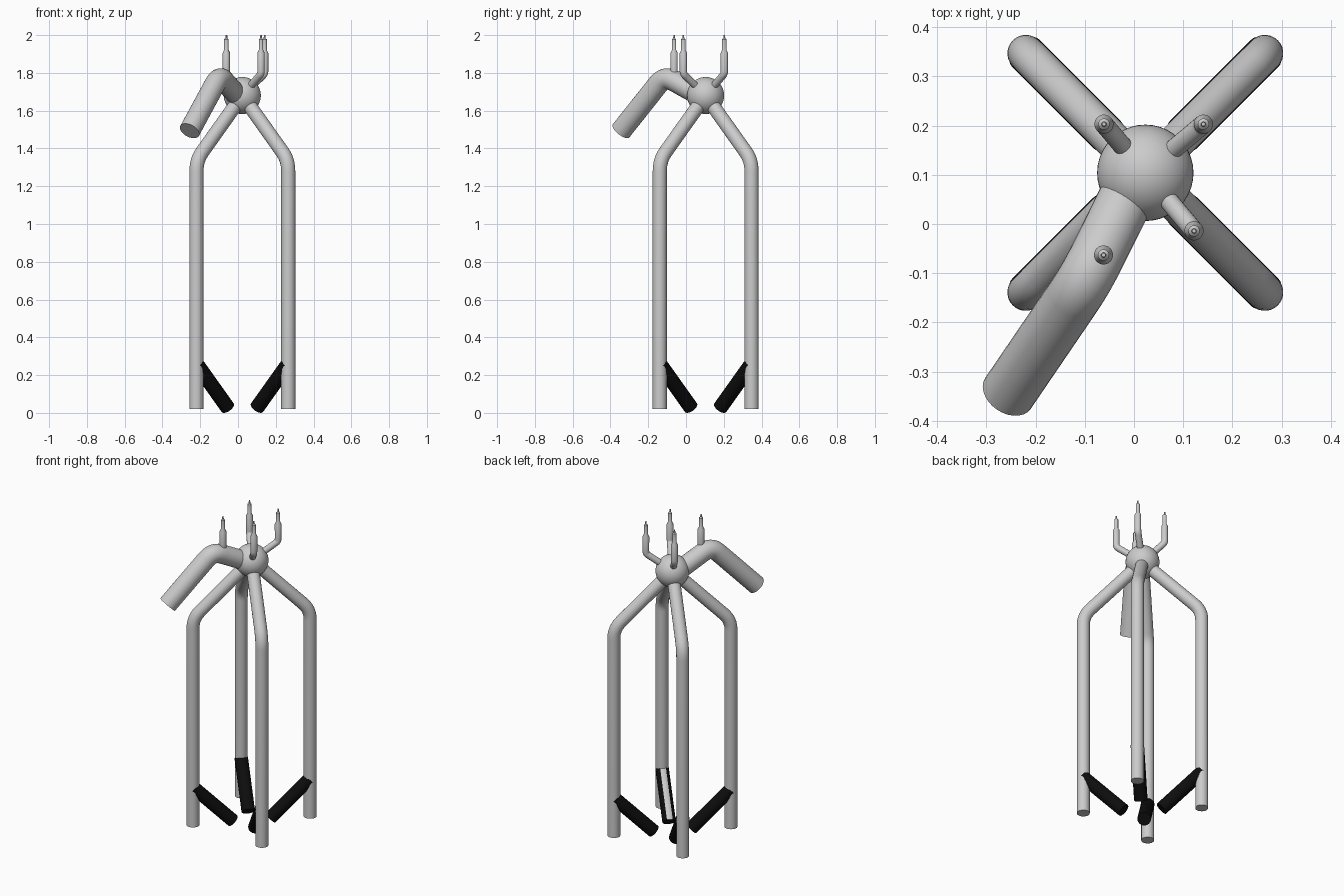
import bpy, bmesh
from math import cos, sin, pi, radians
from mathutils import Vector

if "Cube" in bpy.data.objects:
    bpy.data.objects.remove(bpy.data.objects["Cube"])

C = Vector((0.023, 0.104, 1.68))   # hub centre
D = 0.243                          # leg offset from hub on x and y


def finish(bm, name, mats=()):
    bmesh.ops.recalc_face_normals(bm, faces=bm.faces[:])
    me = bpy.data.meshes.new(name)
    bm.to_mesh(me)
    bm.free()
    ob = bpy.data.objects.new(name, me)
    bpy.context.collection.objects.link(ob)
    for m in mats:
        me.materials.append(m)
    bpy.ops.object.select_all(action='DESELECT')
    ob.select_set(True)
    bpy.context.view_layer.objects.active = ob
    bpy.ops.object.shade_smooth_by_angle(angle=radians(35))
    return ob


def fillet(a, b, c, back, n=6):
    """Path a-b-c with the corner b rounded off."""
    a, b, c = Vector(a), Vector(b), Vector(c)
    p = b + (a - b).normalized() * back
    q = b + (c - b).normalized() * back
    ts = [i / n for i in range(n + 1)]
    return [a] + [p * (1 - t) ** 2 + b * 2 * t * (1 - t) + q * t * t for t in ts] + [c]


def tube(name, pts, radii, sides=28, mats=()):
    """Capped round sweep; radii is one number or one per point."""
    pts = [Vector(p) for p in pts]
    if not isinstance(radii, list):
        radii = [radii] * len(pts)
    bm = bmesh.new()
    rings, side, last = [], None, None
    for i, p in enumerate(pts):
        before = (p - pts[i - 1]).normalized() if i else Vector()
        after = (pts[i + 1] - p).normalized() if i < len(pts) - 1 else Vector()
        t = (before + after).normalized()
        if side is None:
            side = t.orthogonal().normalized()
        else:
            side = last.rotation_difference(t) @ side
        up = t.cross(side)
        last = t
        rings.append([bm.verts.new(p + (side * cos(2 * pi * k / sides)
                                        + up * sin(2 * pi * k / sides)) * radii[i])
                      for k in range(sides)])
    for r, s in zip(rings, rings[1:]):
        for k in range(sides):
            j = (k + 1) % sides
            bm.faces.new((r[k], r[j], s[j], s[k]))
    bm.faces.new(rings[0])
    bm.faces.new(rings[-1])
    return finish(bm, name, mats)


black = bpy.data.materials.new("black")
black.diffuse_color = (0.004, 0.004, 0.004, 1)
black.use_nodes = True
black.node_tree.nodes["Principled BSDF"].inputs["Base Color"].default_value = black.diffuse_color

# Hub ball
bm = bmesh.new()
bmesh.ops.create_uvsphere(bm, u_segments=40, v_segments=24, radius=0.098)
bmesh.ops.translate(bm, verts=bm.verts[:], vec=C)
finish(bm, "hub_ball")

# Four bent legs with black inner struts at the foot
for fx, xn in ((-1, "left"), (1, "right")):
    for fy, yn in ((-1, "front"), (1, "back")):
        x, y = C.x + fx * D, C.y + fy * D
        tube(f"{yn}_{xn}_leg",
             fillet((x, y, 0.02), (x, y, 1.338), C, 0.06), 0.0375)
        strut = tube(f"{yn}_{xn}_strut",
                     [(x, y, 0.26), (C.x + fx * 0.078, C.y + fy * 0.078, 0.028)],
                     0.0392, mats=(black, None))
        # one strut carries a grey strip along its upper side
        if (fx, fy) == (1, -1):
            aim = Vector((-fx, -fy, 1.41)).normalized()
            for f in strut.data.polygons:
                if f.normal.dot(aim) > 0.93:
                    f.material_index = 1

# Thick bent arm
tube("thick_arm", fillet((0.0, 0.085, 1.675), (-0.098, -0.112, 1.785),
                         (-0.256, -0.344, 1.493), 0.06), 0.056)

# Stepped upright nozzles
def nozzle(name, x, y, start, corner_z):
    base = fillet(start, (x, y, corner_z), (x, y, 1.905), 0.015, 4)
    tip = [(x, y, 1.922), (x, y, 1.978), (x, y, 1.984), (x, y, 2.0)]
    tube(name, base + tip, [0.0195] * len(base) + [0.0115, 0.0115, 0.005, 0.004], 20)

nozzle("back_left_nozzle", -0.061, 0.203, C, 1.795)
nozzle("back_right_nozzle", 0.141, 0.203, C, 1.795)
nozzle("front_right_nozzle", 0.122, -0.014, C, 1.795)
nozzle("arm_nozzle", -0.062, -0.063, (-0.062, -0.063, 1.75), 1.80)
